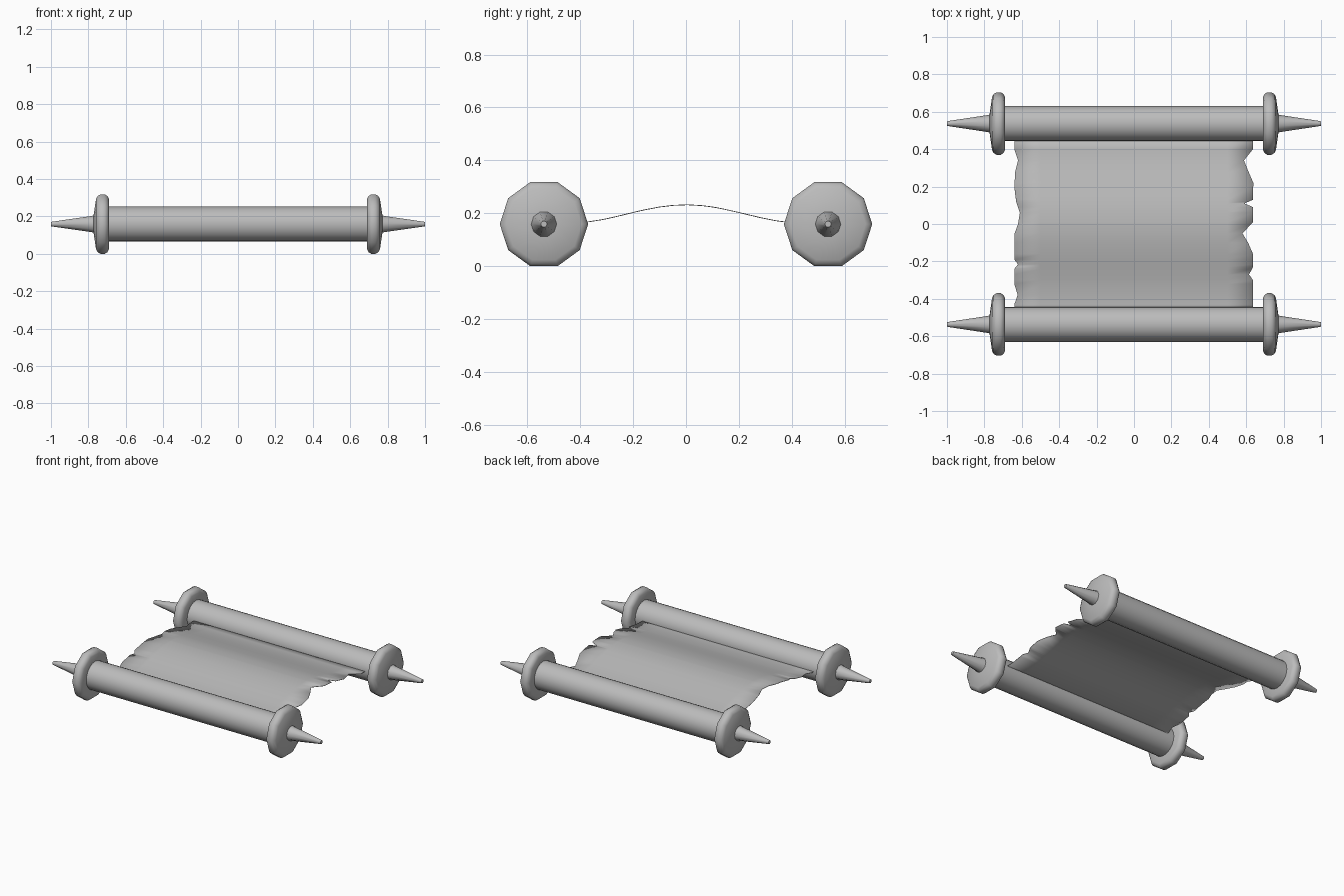
import bpy
import bmesh
from math import cos, sin, pi, tau

cube = bpy.data.objects.get("Cube")
if cube:
    bpy.data.objects.remove(cube, do_unlink=True)

grey = bpy.data.materials.new("plain grey")
grey.use_nodes = True
grey.diffuse_color = (0.5, 0.5, 0.5, 1)
grey.node_tree.nodes["Principled BSDF"].inputs["Base Color"].default_value = (0.5, 0.5, 0.5, 1)

AXIS_Y, AXIS_Z = 0.537, 0.159   # roller axes


def finish(name, bm, angle):
    """Turn a bmesh into a shaded object."""
    bmesh.ops.recalc_face_normals(bm, faces=bm.faces)
    mesh = bpy.data.meshes.new(name)
    bm.to_mesh(mesh)
    bm.free()
    mesh.materials.append(grey)
    obj = bpy.data.objects.new(name, mesh)
    bpy.context.collection.objects.link(obj)
    bpy.ops.object.select_all(action='DESELECT')
    obj.select_set(True)
    bpy.context.view_layer.objects.active = obj
    bpy.ops.object.shade_smooth_by_angle(angle=angle)
    return obj


def lathe(name, profile, y, side=1, sides=10):
    """Spin (x, radius) points about a roller axis and cap both ends."""
    bm = bmesh.new()
    rings = []
    for x, r in profile:
        rings.append([bm.verts.new((side * x, y + r * cos(tau * i / sides),
                                    AXIS_Z + r * sin(tau * i / sides)))
                      for i in range(sides)])
    for a, b in zip(rings, rings[1:]):
        for i in range(sides):
            j = (i + 1) % sides
            bm.faces.new((a[i], a[j], b[j], b[i]))
    bm.faces.new(rings[0])
    bm.faces.new(rings[-1])
    return finish(name, bm, 0.8)


# Rollers with rounded end discs and tapered handles
DISC = [(0.69, 0.08), (0.69, 0.142), (0.698, 0.158), (0.712, 0.167),
        (0.735, 0.167), (0.75, 0.158), (0.759, 0.142), (0.772, 0.05)]
HANDLE = [(0.765, 0.05), (0.785, 0.045), (0.99, 0.014), (1.0, 0.012)]
for end, y in (("front", -AXIS_Y), ("back", AXIS_Y)):
    lathe(end + "_roller", [(-0.7, 0.094), (0.7, 0.094)], y, sides=20)
    for hand, side in (("left", 1), ("right", -1)):
        lathe(f"{end}_{hand}_disc", DISC, y, side)
        lathe(f"{end}_{hand}_handle", HANDLE, y, side)

# Torn outlines of the sheet as (y, distance from the middle)
RIGHT_EDGE = [(-0.47, 0.64), (-0.43, 0.64), (-0.38, 0.622), (-0.32, 0.64), (-0.24, 0.64),
              (-0.215, 0.62), (-0.19, 0.64), (-0.05, 0.638), (0, 0.62), (0.06, 0.61),
              (0.12, 0.63), (0.2, 0.64), (0.28, 0.635), (0.34, 0.62), (0.4, 0.64), (0.47, 0.64)]
LEFT_EDGE = [(-0.47, 0.636), (-0.3, 0.636), (-0.27, 0.615), (-0.23, 0.636), (-0.16, 0.636),
             (-0.1, 0.61), (-0.05, 0.58), (0.01, 0.636), (0.09, 0.636), (0.11, 0.59),
             (0.13, 0.636), (0.22, 0.638), (0.28, 0.612), (0.34, 0.588), (0.4, 0.636),
             (0.47, 0.636)]


def edge_at(edge, y):
    for (y0, x0), (y1, x1) in zip(edge, edge[1:]):
        if y <= y1:
            return x0 + (x1 - x0) * (y - y0) / (y1 - y0)
    return edge[-1][1]


# Sheet arching between the rollers
bm = bmesh.new()
rows = []
for y in sorted({p[0] for p in LEFT_EDGE + RIGHT_EDGE}):
    z = 0.197 + 0.035 * cos(pi * y / 0.45)
    xs = (-edge_at(RIGHT_EDGE, y), -0.5, 0, 0.5, edge_at(LEFT_EDGE, y))
    rows.append([bm.verts.new((x, y, z)) for x in xs])
for a, b in zip(rows, rows[1:]):
    for i in range(len(a) - 1):
        bm.faces.new((a[i], a[i + 1], b[i + 1], b[i]))
sheet = finish("parchment_sheet", bm, 0.8)
thickness = sheet.modifiers.new("thickness", 'SOLIDIFY')
thickness.thickness = 0.003
thickness.offset = 0
